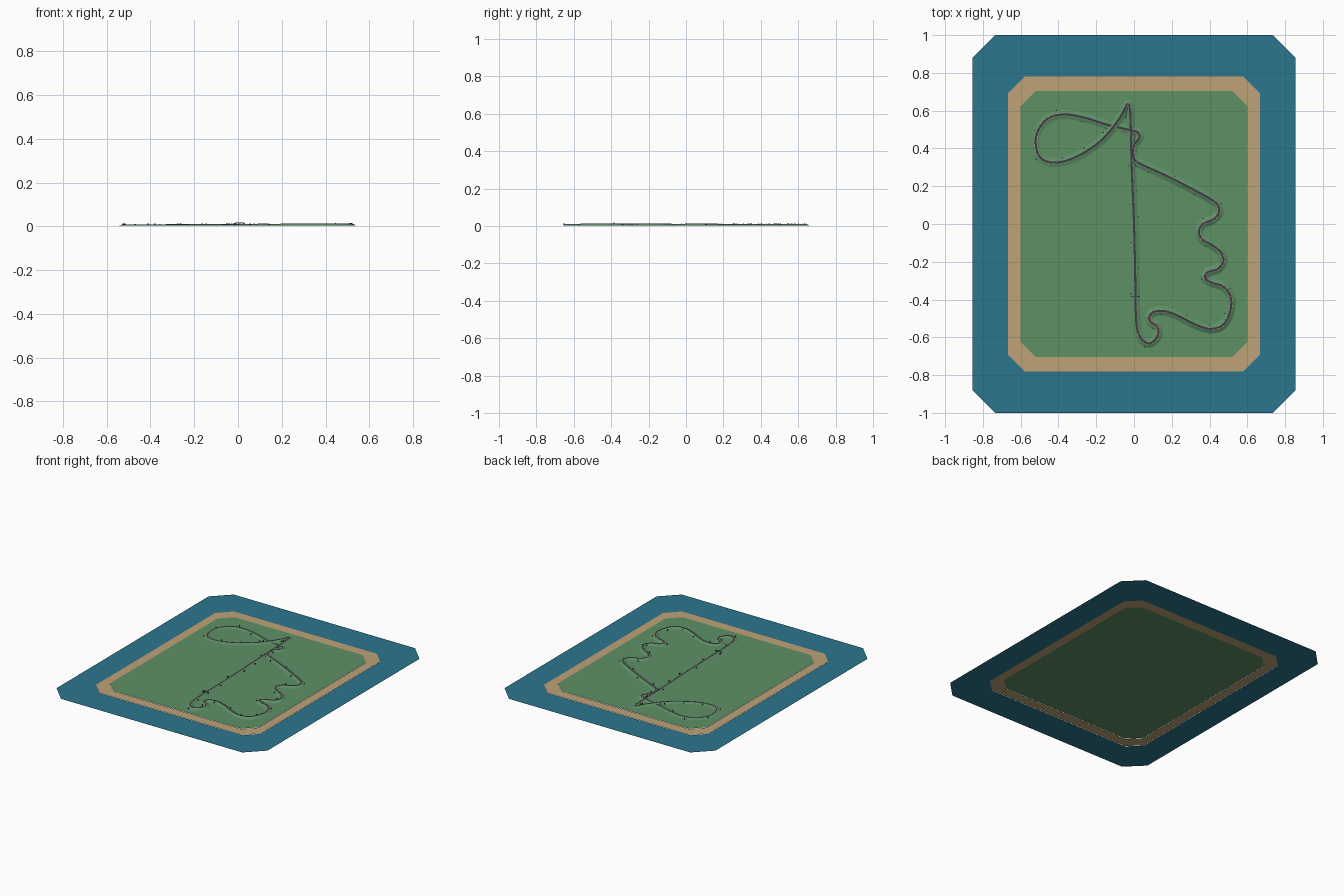
import bpy, math, random
from mathutils import Vector

if "Cube" in bpy.data.objects:
    bpy.data.objects.remove(bpy.data.objects["Cube"])
random.seed(4)

GRASS_Z = 0.004


def mat(name, r, g, b):
    m = bpy.data.materials.new(name)
    m.diffuse_color = (r, g, b, 1)
    m.use_nodes = True
    m.node_tree.nodes["Principled BSDF"].inputs["Base Color"].default_value = m.diffuse_color
    return m


WATER = mat("water", 0.024, 0.18, 0.27)
SAND = mat("sand", 0.51, 0.36, 0.19)
GRASS = mat("grass", 0.11, 0.28, 0.13)
ASPHALT = mat("asphalt", 0.05, 0.04, 0.06)
RED = mat("red", 0.6, 0.06, 0.05)
WHITE = mat("white", 0.8, 0.8, 0.8)
DARK = mat("dark", 0.03, 0.035, 0.05)


def add_mesh(name, verts, faces, mats, idx=None):
    me = bpy.data.meshes.new(name)
    me.from_pydata(verts, [], faces)
    for m in mats:
        me.materials.append(m)
    if idx:
        me.polygons.foreach_set("material_index", idx)
    ob = bpy.data.objects.new(name, me)
    bpy.context.collection.objects.link(ob)
    return ob


def octagon(hx, hy, c, z):
    q = [(hx, hy - c), (hx - c, hy), (c - hx, hy), (-hx, hy - c),
         (-hx, c - hy), (c - hx, -hy), (hx - c, -hy), (hx, c - hy)]
    return [(x, y, z) for x, y in q]


def ring(name, outer, inner, z, m):
    faces = [(i, (i + 1) % 8, 8 + (i + 1) % 8, 8 + i) for i in range(8)]
    add_mesh(name, octagon(*outer, z) + octagon(*inner, z), faces, [m])


# Flat island layers: water ring, beach ring, grass sheet
water, beach, lawn = (0.855, 1.0, 0.12), (0.668, 0.78, 0.09), (0.602, 0.705, 0.083)
ring("water", water, beach, 0.0, WATER)
ring("beach", beach, lawn, 0.002, SAND)
add_mesh("lawn", octagon(*lawn, GRASS_Z), [tuple(range(8))], [GRASS])

# Circuit centreline control points
PTS = [(-.027, .63), (-.02, .59), (-.012, .3), (0, 0), (.006, -.25), (.01, -.48), (.02, -.57),
       (.045, -.615), (.08, -.632), (.11, -.615), (.13, -.575), (.12, -.54), (.09, -.52),
       (.08, -.495), (.1, -.468), (.15, -.46), (.22, -.48), (.32, -.53), (.4, -.555),
       (.47, -.535), (.51, -.46), (.51, -.38), (.47, -.33), (.41, -.31), (.375, -.285),
       (.39, -.255), (.44, -.24), (.472, -.2), (.46, -.15), (.41, -.11), (.36, -.08),
       (.343, -.04), (.365, 0), (.42, .025), (.45, .06), (.44, .105), (.4, .135), (.28, .2),
       (.15, .265), (.025, .323), (0, .345), (-.005, .38), (0, .42), (.015, .437),
       (.03, .462), (.02, .485), (-.02, .497), (-.14, .525), (-.27, .565), (-.38, .58),
       (-.46, .555), (-.51, .49), (-.52, .42), (-.495, .35), (-.43, .325), (-.33, .345),
       (-.2, .42), (-.12, .5), (-.07, .57), (-.042, .622), (-.034, .637)]


def spline(pts):
    out, n = [], len(pts)
    for i in range(n):
        p0, p1, p2, p3 = (Vector(pts[(i + k) % n]) for k in (-1, 0, 1, 2))
        d = (p2 - p1).length
        # chord-scaled tangents keep uneven spacing smooth
        m1 = (p2 - p0) / ((p2 - p1).length + (p1 - p0).length) * d
        m2 = (p3 - p1) / ((p3 - p2).length + (p2 - p1).length) * d
        steps = max(2, round(d / 0.008))
        for s in range(steps):
            t = s / steps
            out.append(p1 * (2*t**3 - 3*t*t + 1) + m1 * (t**3 - 2*t*t + t)
                       + p2 * (3*t*t - 2*t**3) + m2 * (t**3 - t*t))
    return out


C = spline(PTS)
N = len(C)
TAN = [(C[(i + 1) % N] - C[i - 1]).normalized() for i in range(N)]
NOR = [Vector((-t.y, t.x)) for t in TAN]
# Gentle height change; the return leg dips below the crossing
Z = []
for i, p in enumerate(C):
    z = 0.0105 + 0.005 * p.x + 0.003 * p.y * p.y
    if TAN[i].x < -0.8 and p.y > 0.45:
        z -= 0.004 * math.exp(-((p.x + 0.1) / 0.06) ** 2)
    Z.append(z)


def strip(name, profile, m, smooth=False):
    """Sweep (offset, height function) pairs around the closed circuit."""
    k = len(profile)
    v = [(*(C[i] + NOR[i] * o), h(Z[i])) for i in range(N) for o, h in profile]
    f = [(i*k + j, ((i+1) % N)*k + j, ((i+1) % N)*k + j + 1, i*k + j + 1)
         for i in range(N) for j in range(k - 1)]
    f = [tuple(reversed(q)) for q in f]
    ob = add_mesh(name, v, f, [m])
    if smooth:
        ob.data.polygons.foreach_set("use_smooth", [True] * len(f))
    return ob


def base(z):
    return GRASS_Z + 0.0003


# Grassy embankment with the road and its white edge lines on top
strip("embankment", [(.024, base), (.0075, lambda z: z), (-.0075, lambda z: z), (-.024, base)], GRASS)
strip("road", [(-.0055, lambda z: z + .0008), (.0055, lambda z: z + .0008)][::-1], ASPHALT)

# Striped kerbs on the edges of the bends
verts, faces, idx = [], [], []
for i in range(N):
    j = (i + 1) % N
    bend = TAN[i - 2].angle(TAN[(i + 2) % N])
    if bend < 0.16 or i % 3 == 2:
        continue
    for s in (-1, 1):
        b = len(verts)
        for q, o in ((i, .0052), (j, .0052), (j, .0066), (i, .0066)):
            verts.append((*(C[q] + NOR[q] * o * s), Z[q] + .0012))
        faces.append((b, b+1, b+2, b+3) if s > 0 else (b+3, b+2, b+1, b))
        idx.append(i % 3)
add_mesh("kerbs", verts, faces, [RED, WHITE], idx)


def box(verts, faces, centre, t, size, z0):
    n, b = Vector((-t.y, t.x)), len(verts)
    for h in (z0, z0 + size[2]):
        for a, c in ((-1, -1), (1, -1), (1, 1), (-1, 1)):
            verts.append((*(centre + t * a * size[0] / 2 + n * c * size[1] / 2), h))
    faces += [tuple(b + k for k in q) for q in
              ((3, 2, 1, 0), (4, 5, 6, 7), (0, 1, 5, 4), (1, 2, 6, 5), (2, 3, 7, 6), (3, 0, 4, 7))]


def boxes(name, items, m):
    v, f = [], []
    for it in items:
        box(v, f, *it)
    add_mesh(name, v, f, [m])


# Marshal posts dotted around the circuit, red cars on the road
posts, cars = [], []
for i in range(6, N, 17):
    side = random.choice((-1, 1))
    posts.append((C[i] + NOR[i] * side * random.uniform(.016, .026), TAN[i], (.006, .005, .009), GRASS_Z))
for i in range(10, 140, 9):
    cars.append((C[i] + NOR[i] * random.uniform(-.002, .002), TAN[i], (.007, .003, .0015), Z[i] + .0008))
boxes("marshal_posts", posts, DARK)
boxes("cars", cars, RED)

# Start gantry: two legs and a beam across the main straight
g = min(range(N), key=lambda i: (C[i] - Vector((.008, -.385))).length)
legs = [(C[g] + NOR[g] * s * .02, TAN[g], (.005, .005, .012), GRASS_Z) for s in (-1, 1)]
boxes("start_gantry", legs + [(C[g], TAN[g], (.003, .04, .002), .016)], DARK)
